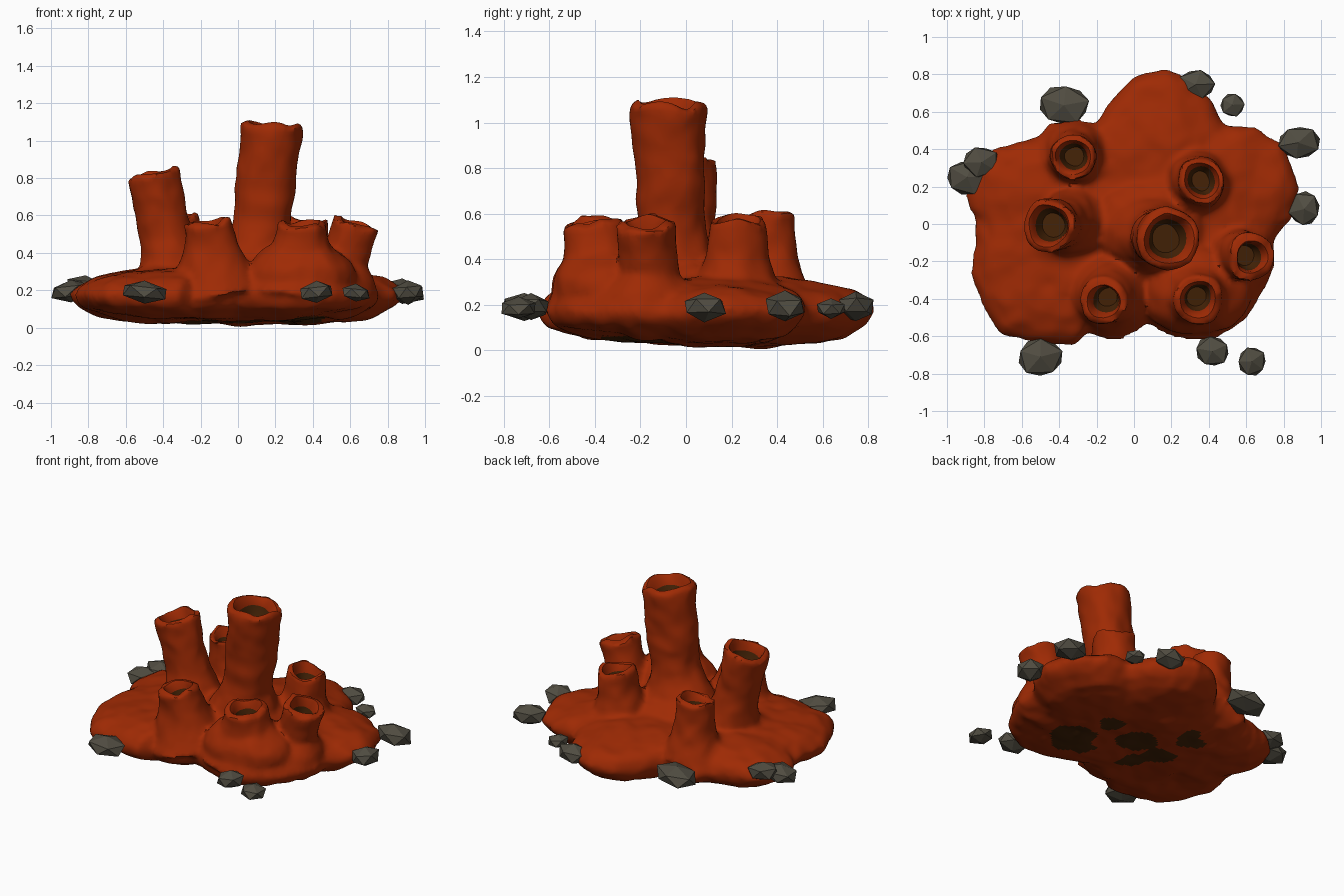
import bpy, bmesh, math, random
from mathutils import Vector, noise

if "Cube" in bpy.data.objects:
    bpy.data.objects.remove(bpy.data.objects["Cube"])

random.seed(4)


def material(name, rgb):
    m = bpy.data.materials.new(name)
    m.diffuse_color = (*rgb, 1)
    m.use_nodes = True
    m.node_tree.nodes["Principled BSDF"].inputs["Base Color"].default_value = m.diffuse_color
    return m


RED = material("rust red", (0.345, 0.023, 0.0012))
DARK = material("dark brown", (0.058, 0.0165, 0.002))
STONE = material("stone grey", (0.081, 0.073, 0.053))


def make_object(name, bm, mats):
    bmesh.ops.recalc_face_normals(bm, faces=bm.faces)
    me = bpy.data.meshes.new(name)
    bm.to_mesh(me)
    bm.free()
    ob = bpy.data.objects.new(name, me)
    bpy.context.collection.objects.link(ob)
    for m in mats:
        me.materials.append(m)
    return ob


def loft(bm, rings):
    """Closed skin through a list of equal-length point rings."""
    rows = [[bm.verts.new(p) for p in ring] for ring in rings]
    n = len(rows[0])
    for a, b in zip(rows, rows[1:]):
        for i in range(n):
            bm.faces.new((a[i], a[(i + 1) % n], b[(i + 1) % n], b[i]))
    bm.faces.new(rows[0][::-1])
    bm.faces.new(rows[-1])


def ring(centre, axis, r, n=32):
    u = axis.orthogonal().normalized()
    v = axis.cross(u)
    return [centre + r * (math.cos(a) * u + math.sin(a) * v)
            for a in (2 * math.pi * i / n for i in range(n))]


def apply_modifiers(ob):
    bpy.context.view_layer.update()
    dg = bpy.context.evaluated_depsgraph_get()
    me = bpy.data.meshes.new_from_object(ob.evaluated_get(dg))
    ob.modifiers.clear()
    ob.data = me


# Chimneys: rim centre, foot centre, rim radius, waist factor, foot flare, hole radius
TUBES = [
    ((0.185, -0.075, 1.08), (0.085, -0.06, 0.2), 0.162, .93, 0.19, 0.12),
    ((-0.455, -0.01, 0.82), (-0.325, 0.01, 0.2), 0.14, .9, 0.11, 0.1),
    ((-0.33, 0.365, 0.595), (-0.31, 0.37, 0.2), 0.117, .82, 0.11, 0.08),
    ((0.36, 0.23, 0.57), (0.34, 0.22, 0.2), 0.12, .84, 0.12, 0.082),
    ((0.63, -0.175, 0.55), (0.50, -0.15, 0.15), 0.128, .8, 0.06, 0.077),
    ((-0.16, -0.415, 0.565), (-0.12, -0.36, 0.2), 0.126, .8, 0.16, 0.08),
    ((0.345, -0.405, 0.555), (0.32, -0.36, 0.2), 0.134, .86, 0.17, 0.09),
]
AXES = [(Vector(t[0]), Vector(t[1]), (Vector(t[0]) - Vector(t[1])).normalized())
        for t in TUBES]

# Spreading foot outline
OUTLINE = [
    (.16, .82), (.3, .78), (.42, .65), (.47, .53), (.65, .51), (.8, .41),
    (.87, .2), (.84, .02), (.74, -.08), (.75, -.2), (.66, -.38), (.6, -.5),
    (.45, -.61), (.3, -.6), (.1, -.54), (0, -.51), (-.12, -.59), (-.26, -.58),
    (-.32, -.64), (-.55, -.63), (-.71, -.59), (-.8, -.45), (-.87, -.27),
    (-.84, -.1), (-.85, .02), (-.89, .15), (-.85, .3), (-.75, .41),
    (-.6, .44), (-.5, .46), (-.45, .54), (-.3, .53), (-.2, .54), (-.1, .68),
    (0, .78)]
LEVELS = [(.015, .5), (.028, .7), (.055, .85), (.1, .955), (.14, 1.0),
          (.175, 1.01), (.22, .97), (.255, .9), (.285, .77), (.31, .55)]

bm = bmesh.new()
loft(bm, [[(x * s, y * s, z + (0.025 if z < .1 and y < -.1 else 0)) for x, y in OUTLINE]
          for z, s in LEVELS])

for (rim, foot, axis), (_, _, r, waist, flare, hole) in zip(AXES, TUBES):
    rings = []
    for i in range(15):
        t = i / 14
        h = t * (rim.z - foot.z)
        rad = r * (waist + (1.03 - waist) * t * t) + flare * max(0, 1 - h / 0.38) ** 1.7
        rings.append(ring(foot.lerp(rim, t), axis, rad))
    loft(bm, rings)

# Swollen lobes: centre and radii
for c, s in [((.33, -.355, .26), (.3, .25, .205)),
             ((-.14, -.38, .21), (.2, .2, .17)),
             ((.55, -.17, .2), (.19, .21, .16)),
             ((.08, -.03, .28), (.3, .27, .14))]:
    g = bmesh.ops.create_uvsphere(bm, u_segments=24, v_segments=14, radius=1)
    for v in g["verts"]:
        v.co = Vector([c[k] + s[k] * v.co[k] for k in range(3)])

body = make_object("coral_body", bm, [RED, DARK])

# Fuse and soften into one skin
rm = body.modifiers.new("fuse", 'REMESH')
rm.mode = 'VOXEL'
rm.voxel_size = 0.019
sm = body.modifiers.new("soften", 'SMOOTH')
sm.factor = 0.5
sm.iterations = 5
apply_modifiers(body)

# Bore the chimney openings as shallow funnels
DEPTH = 0.13
bm = bmesh.new()
STOPS = [(-DEPTH, .62), (-.1, .74), (-.06, .86), (-.025, .97), (.0, 1.12), (.06, 1.3)]
for (rim, foot, axis), t in zip(AXES, TUBES):
    loft(bm, [ring(rim + axis * d, axis, t[5] * k, 24) for d, k in STOPS])
cutter = make_object("hole_cutter", bm, [RED])
cutter.hide_render = True
bo = body.modifiers.new("bore", 'BOOLEAN')
bo.operation = 'DIFFERENCE'
bo.solver = 'EXACT'
bo.object = cutter
apply_modifiers(body)
bpy.data.objects.remove(cutter)

me = body.data
me.materials.clear()
me.materials.append(RED)
me.materials.append(DARK)

# Dark hollows deep in the chimneys and blotches under the foot
SPOTS = [(.33, -.19, .16), (.29, .13, .09), (-.24, .27, .09), (.03, .02, .13),
         (-.21, -.02, .11), (-.13, -.17, .08)]
for p in me.polygons:
    c = p.center
    p.material_index = 0
    for (rim, foot, axis), t in zip(AXES, TUBES):
        d = (c - rim).dot(axis)
        if -DEPTH - .02 < d < -.055 and (c - rim - axis * d).length < t[5] * .95:
            p.material_index = 1
    if p.normal.z < -0.5 and c.z < 0.1:
        wob = 0.06 * noise.noise(c * 9)
        if any(math.hypot(c.x - x, c.y - y) < r + wob for x, y, r in SPOTS):
            p.material_index = 1

# Lumpy skin, more ragged at the rims
for v in me.vertices:
    q = v.co.copy()
    off = noise.noise_vector(q * 4.5) * 0.016
    off += noise.noise_vector(q * 11 + Vector((3, 1, 7))) * 0.008
    for rim, foot, axis in AXES:
        if (q - rim).length < 0.2:
            d = (q - rim).dot(axis)
            off += axis * (0.03 * noise.noise(q * 9) * max(0, 1 + min(d, 0) / 0.06))
    v.co = q + off
lowest = min(v.co.z for v in me.vertices)
for v in me.vertices:
    v.co.z -= lowest - 0.005

bpy.context.view_layer.objects.active = body
body.select_set(True)
bpy.ops.object.shade_smooth_by_angle(angle=math.radians(40))
body.select_set(False)

# Loose stones round the edge: centre and radii
ROCKS = [(-.375, .635, .19, .14, .11, .06), (-.815, .33, .22, .1, .085, .06),
         (-.892, .25, .195, .112, .095, .055), (-.5, -.71, .19, .127, .108, .058),
         (.42, -.68, .19, .092, .085, .055), (.63, -.735, .185, .08, .08, .045),
         (.91, .08, .19, .085, .095, .06), (.878, .435, .195, .118, .092, .065),
         (.33, .745, .19, .11, .085, .062), (.525, .637, .185, .067, .067, .042)]
for i, (x, y, z, a, b, c) in enumerate(ROCKS):
    bm = bmesh.new()
    bmesh.ops.create_icosphere(bm, subdivisions=1, radius=1.06)
    turn = random.uniform(0, 6.28)
    for v in bm.verts:
        px, py, pz = v.co * random.uniform(0.93, 1.07)
        px, py = (px * math.cos(turn) - py * math.sin(turn),
                  px * math.sin(turn) + py * math.cos(turn))
        v.co = (x + a * px, y + b * py, z + c * pz + 0.1 * a * px * (-1) ** i)
    make_object("stone_%d" % (i + 1), bm, [STONE])
